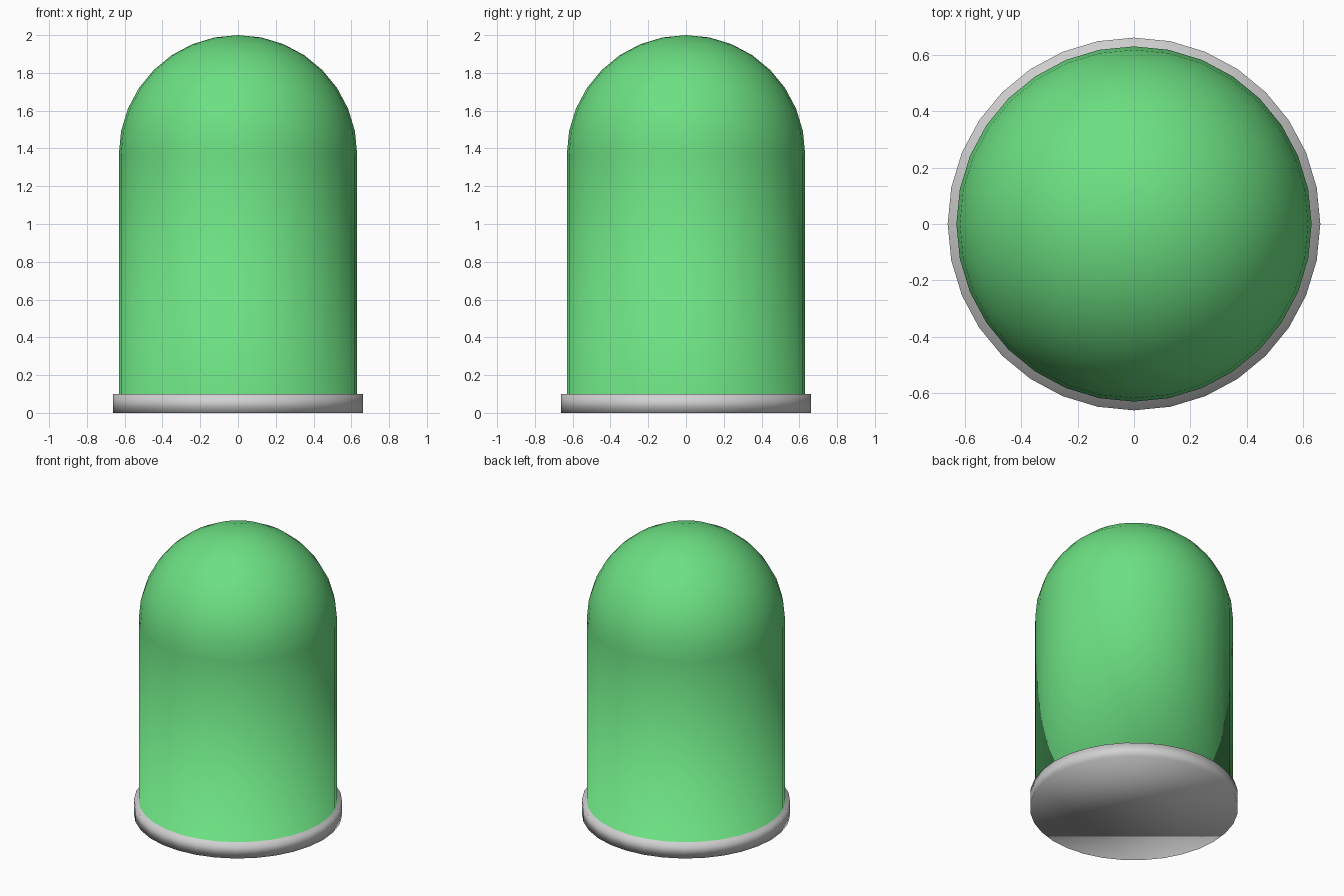
import bpy, bmesh, math

if "Cube" in bpy.data.objects:
    bpy.data.objects.remove(bpy.data.objects["Cube"])

SEGMENTS = 32
BASE_R, BASE_H = 0.662, 0.1
BODY_R, TOP = 0.631, 2.0
SPRING = TOP - BODY_R          # height where the dome starts


def material(name, colour):
    m = bpy.data.materials.new(name)
    m.diffuse_color = (*colour, 1.0)
    m.use_nodes = True
    m.node_tree.nodes["Principled BSDF"].inputs["Base Color"].default_value = m.diffuse_color
    return m


# Profile: base rim, ledge, straight wall, then the dome in even steps
profile = [(BASE_R, 0.0), (BASE_R, BASE_H), (BODY_R, BASE_H)]
for i in range(8):
    a = math.radians(i * 11.25)
    profile.append((BODY_R * math.cos(a), SPRING + BODY_R * math.sin(a)))

bm = bmesh.new()
rings = []
for r, z in profile:
    rings.append([bm.verts.new((r * math.cos(math.tau * k / SEGMENTS),
                                r * math.sin(math.tau * k / SEGMENTS), z))
                  for k in range(SEGMENTS)])

# Lathe the walls; everything above the ledge is green
for i, (lo, hi) in enumerate(zip(rings, rings[1:])):
    for k in range(SEGMENTS):
        n = (k + 1) % SEGMENTS
        f = bm.faces.new((lo[k], lo[n], hi[n], hi[k]))
        f.material_index = 1 if i >= 2 else 0

# Flat underside and dome tip
bm.faces.new(list(reversed(rings[0])))
tip = bm.verts.new((0, 0, TOP))
for k in range(SEGMENTS):
    f = bm.faces.new((rings[-1][k], rings[-1][(k + 1) % SEGMENTS], tip))
    f.material_index = 1

for f in bm.faces:
    f.smooth = True
bm.normal_update()

mesh = bpy.data.meshes.new("domed_capsule")
bm.to_mesh(mesh)
bm.free()
mesh.materials.append(material("light grey base", (0.64, 0.64, 0.64)))
mesh.materials.append(material("green shell", (0.15, 0.745, 0.225)))
capsule = bpy.data.objects.new("domed_capsule", mesh)
bpy.context.collection.objects.link(capsule)
